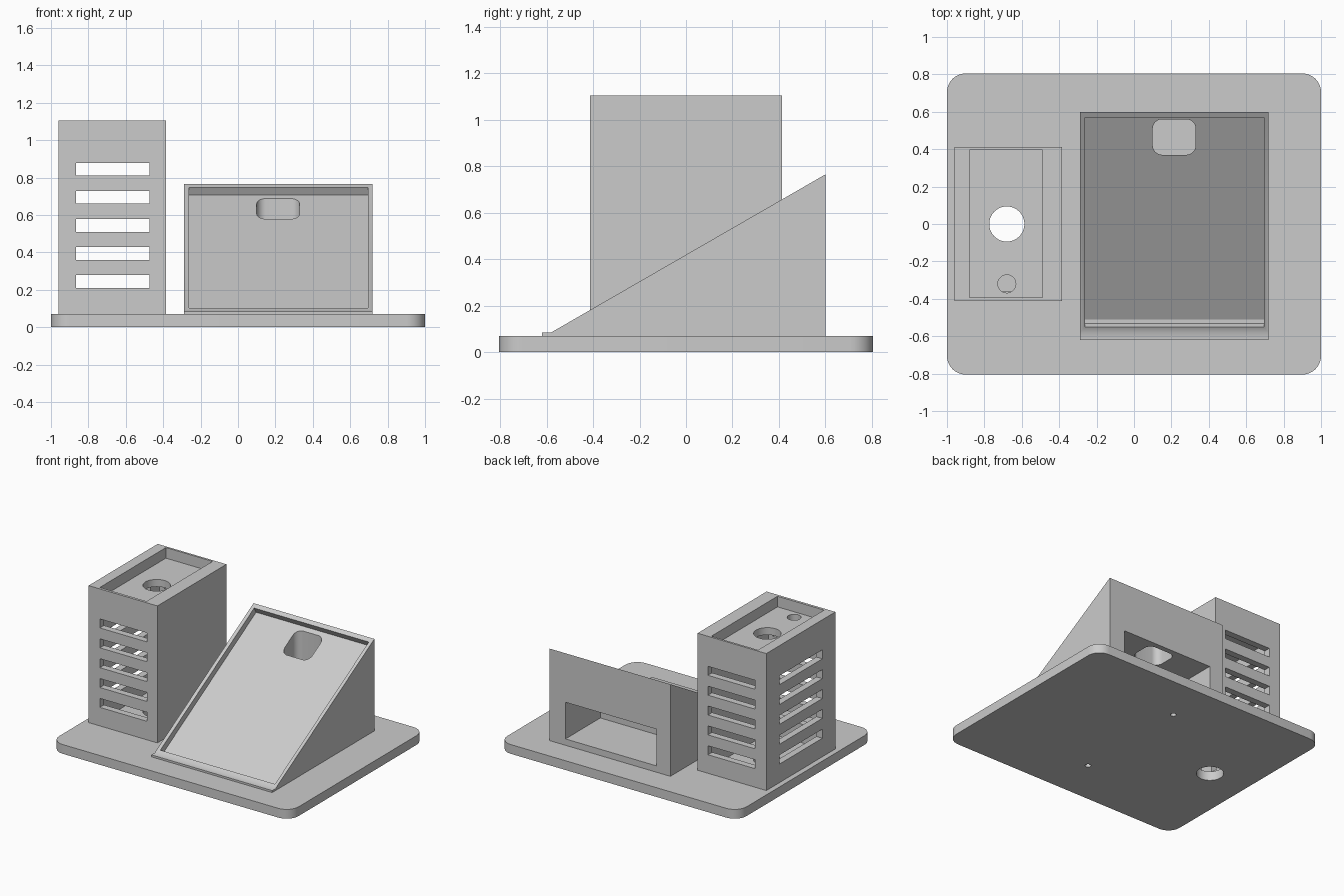
import bpy, bmesh, math
from mathutils import Vector

cube = bpy.data.objects.get("Cube")
if cube:
    bpy.data.objects.remove(cube, do_unlink=True)

grey = bpy.data.materials.new("light grey")
grey.use_nodes = True
colour = (0.6, 0.6, 0.6, 1)
grey.diffuse_color = colour
grey.node_tree.nodes["Principled BSDF"].inputs["Base Color"].default_value = colour


def prism(name, points, offset):
    """Extrude a closed loop of 3D points by an offset vector."""
    bm = bmesh.new()
    face = bm.faces.new([bm.verts.new(p) for p in points])
    new = bmesh.ops.extrude_face_region(bm, geom=[face])["geom"]
    bmesh.ops.translate(bm, vec=Vector(offset),
                        verts=[v for v in new if isinstance(v, bmesh.types.BMVert)])
    bmesh.ops.recalc_face_normals(bm, faces=bm.faces)
    mesh = bpy.data.meshes.new(name)
    bm.to_mesh(mesh)
    bm.free()
    mesh.materials.append(grey)
    obj = bpy.data.objects.new(name, mesh)
    bpy.context.collection.objects.link(obj)
    return obj


def box(name, x0, x1, y0, y1, z0, z1):
    corners = [(x0, y0, z0), (x1, y0, z0), (x1, y1, z0), (x0, y1, z0)]
    return prism(name, corners, (0, 0, z1 - z0))


def rounded_box(name, x0, x1, y0, y1, z0, z1, r, steps=8):
    centres = [(x1 - r, y1 - r), (x0 + r, y1 - r), (x0 + r, y0 + r), (x1 - r, y0 + r)]
    points = []
    for i, (cx, cy) in enumerate(centres):
        for k in range(steps + 1):
            a = math.pi / 2 * (i + k / steps)
            points.append((cx + r * math.cos(a), cy + r * math.sin(a), z0))
    return prism(name, points, (0, 0, z1 - z0))


def cylinder(name, x, y, r, z0, z1, sides=40):
    angles = [2 * math.pi * i / sides for i in range(sides)]
    points = [(x + r * math.cos(a), y + r * math.sin(a), z0) for a in angles]
    return prism(name, points, (0, 0, z1 - z0))


def carve(obj, cutters):
    """Subtract each cutter in turn, bake the result and drop the cutters."""
    for c in cutters:
        c.hide_render = True
        mod = obj.modifiers.new(c.name, 'BOOLEAN')
        mod.operation, mod.solver, mod.object = 'DIFFERENCE', 'EXACT', c
    graph = bpy.context.evaluated_depsgraph_get()
    mesh = bpy.data.meshes.new_from_object(obj.evaluated_get(graph))
    obj.modifiers.clear()
    obj.data = mesh
    for c in cutters:
        bpy.data.objects.remove(c, do_unlink=True)
    bpy.ops.object.select_all(action='DESELECT')
    obj.select_set(True)
    bpy.context.view_layer.objects.active = obj
    bpy.ops.object.shade_smooth_by_angle(angle=math.radians(30))


TOP = 0.07        # upper face of the base plate
HOLE_X = -0.68    # centre line of the tower

# Base plate with a cable hole and two screw holes
base = rounded_box("base_plate", -1, 1, -0.805, 0.805, 0, TOP, 0.1)
carve(base, [cylinder("cable_cut", HOLE_X, 0, 0.094, -0.1, 0.2)] +
      [cylinder("screw_cut", 0.03, y, 0.02, -0.1, 0.2, 20) for y in (-0.455, 0.455)])

# Slotted tower: hollow, with a tray on top
tower = box("slotted_tower", -0.96, -0.385, -0.412, 0.412, TOP, 1.105)
cuts = [
    box("cavity_cut", -0.91, -0.435, -0.362, 0.362, 0, 0.97),
    box("tray_cut", -0.88, -0.49, -0.392, 0.396, 1.025, 1.2),
    cylinder("large_hole_cut", HOLE_X, 0, 0.094, 0.9, 1.1),
    cylinder("small_hole_cut", HOLE_X, -0.32, 0.048, 0.9, 1.1),
]
for i in range(5):
    z = 0.21 + 0.15 * i
    cuts.append(box("long_slot_cut", -0.866, -0.472, -0.6, 0.6, z, z + 0.068))
    cuts.append(box("side_slot_cut", -1.1, -0.7, -0.257, 0.257, z, z + 0.068))
carve(tower, cuts)

# Sloped stand: wedge profile swept across its width
profile = [(-0.62, TOP), (0.6, TOP), (0.6, 0.765), (-0.58, 0.085), (-0.62, 0.085)]
stand = prism("sloped_stand", [(-0.29, y, z) for y, z in profile], (1.01, 0, 0))

# Recess square to the slope
slope = math.atan2(0.68, 1.18)
along = Vector((0, math.cos(slope), math.sin(slope)))
normal = Vector((0, -math.sin(slope), math.cos(slope)))
start = Vector((-0.263, -0.58, 0.085)) + along * 0.033
length = 1.12 / math.cos(slope)
loop = [start + along * a + normal * n
        for a, n in ((0, -0.047), (length, -0.047), (length, 0.2), (0, 0.2))]
carve(stand, [
    prism("recess_cut", loop, (0.958, 0, 0)),
    box("rear_opening_cut", -0.175, 0.587, 0.185, 0.8, 0.118, 0.395),
    rounded_box("cable_slot_cut", 0.1, 0.33, 0.37, 0.56, 0.3, 1, 0.05),
])
